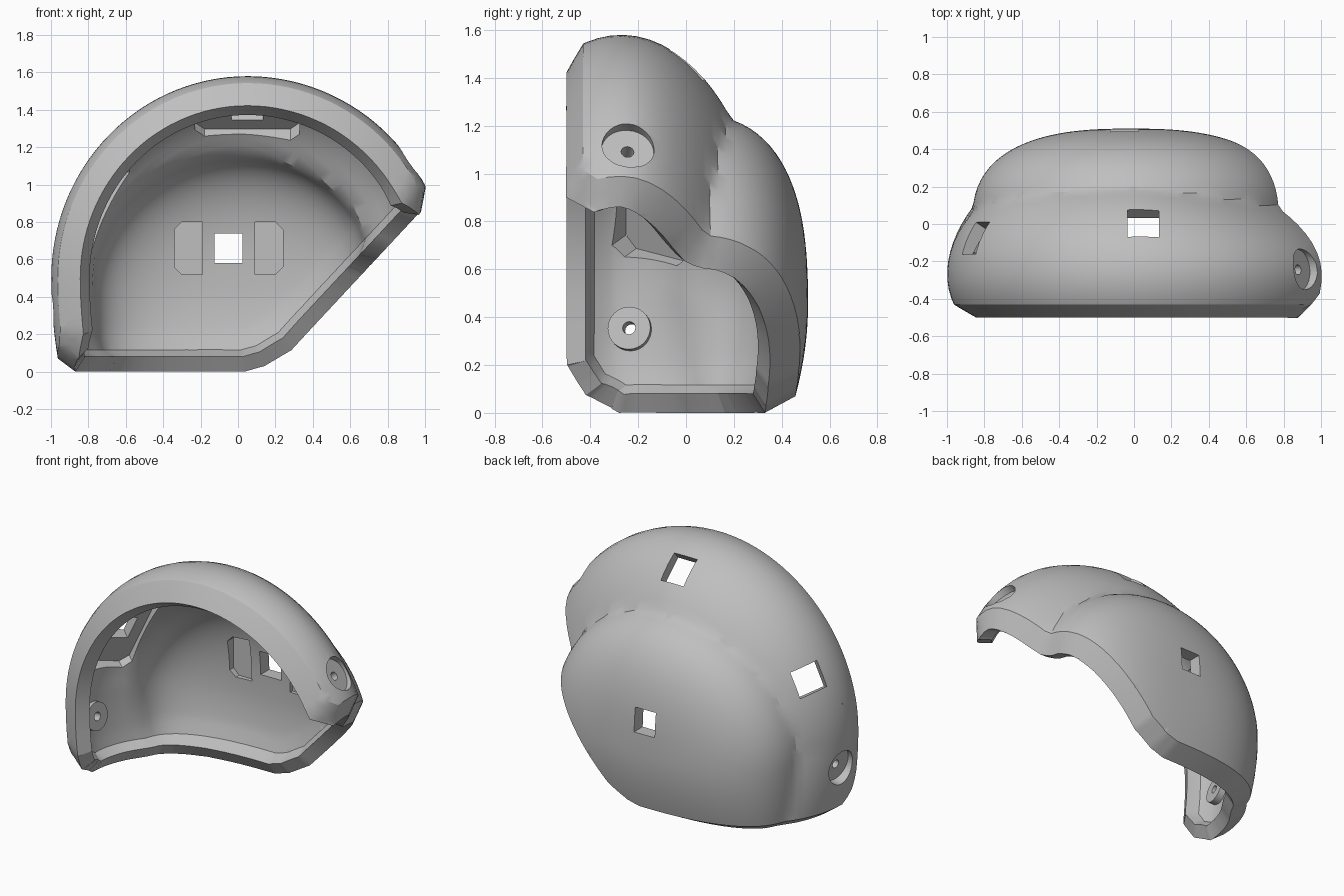
import bpy, bmesh, math
from mathutils import Vector, Matrix

if "Cube" in bpy.data.objects:
    bpy.data.objects.remove(bpy.data.objects["Cube"], do_unlink=True)

grey = bpy.data.materials.new("plain grey")
grey.use_nodes = True
grey.diffuse_color = (0.52, 0.52, 0.52, 1)
grey.node_tree.nodes["Principled BSDF"].inputs["Base Color"].default_value = grey.diffuse_color

BAND_C, BAND_R = Vector((0.05, -0.27, 0.5)), Vector((1.07, 0.62, 1.08))
DOME_C, DOME_R = Vector((-0.015, 0, 0.45)), Vector((0.85, 0.51, 0.8))
WALL, LIP, CURL = 0.09, 0.07, 0.08


def inside(p):
    """True inside the wide front band or the squarer back dome."""
    b = p - BAND_C
    depth = BAND_R.y
    if b.y > 0:  # the band narrows towards the tip and fills the low far side
        left, right, low = max(b.x, 0), max(-b.x, 0), max(-b.z, 0)
        depth += 0.06 * right - 0.16 * left + 0.4 * low * right
    if b.z < 0:
        b.z *= 0.65
    if b.x < 0:
        b.x *= 1.02
    if (b.x / BAND_R.x) ** 2 + (b.y / depth) ** 2 + (b.z / BAND_R.z) ** 2 < 1:
        return True
    d = p - DOME_C
    if d.z < 0:
        d.y *= 1 + 0.7 * d.z * d.z
        d.z *= 0.55
    rho = math.hypot(d.x / DOME_R.x, d.z / DOME_R.z)
    return rho ** 2.6 + abs(d.y / DOME_R.y) ** 2.6 < 1


def surface_point(origin, ray):
    lo, hi = 0.0, 2.0
    for _ in range(18):
        mid = (lo + hi) / 2
        if inside(origin + ray * mid):
            lo = mid
        else:
            hi = mid
    return origin + ray * lo


def obj_from_bm(name, bm):
    me = bpy.data.meshes.new(name)
    bm.to_mesh(me)
    bm.free()
    me.materials.append(grey)
    ob = bpy.data.objects.new(name, me)
    bpy.context.collection.objects.link(ob)
    return ob


# Planes that trim the shell: front, bottom, diagonal side and rounded corners
def slope(deg):
    a = math.radians(deg)
    return Vector((-math.sin(a), 0, math.cos(a)))


front = Vector((0, 1, 0))
diag = slope(47)
tip = Vector((0.97, -0.46, 0.85))
planes = [(Vector((0, -0.5, 0)), front), (Vector(), slope(0)),
          (Vector((0.07, 0, 0.01)), slope(15)), (Vector((0.2, 0, 0.065)), slope(30)),
          (tip, diag), (tip + diag * 0.06, (diag + front).normalized()),
          (Vector((0, -0.455, 0.13)), Vector((0, 0.87, 0.5)).normalized()),
          (Vector((0, -0.34, 0.035)), Vector((0, 0.5, 0.87)).normalized())]

# Outer surface: rays from one centre, dense enough to hold the crease
bm = bmesh.new()
origin = Vector((0, -0.1, 0.5))
SEG, RINGS = 120, 64
rows = []
for j in range(1, RINGS):
    phi = math.pi * j / RINGS
    row = []
    for i in range(SEG):
        t = math.tau * i / SEG
        ray = Vector((math.sin(phi) * math.cos(t), math.cos(phi), math.sin(phi) * math.sin(t)))
        row.append(bm.verts.new(surface_point(origin, ray)))
    rows.append(row)
for a, b in zip(rows, rows[1:]):
    for i in range(SEG):
        k = (i + 1) % SEG
        bm.faces.new((a[i], a[k], b[k], b[i]))
pole = bm.verts.new(surface_point(origin, front))
for i in range(SEG):
    bm.faces.new((pole, rows[0][(i + 1) % SEG], rows[0][i]))
bmesh.ops.recalc_face_normals(bm, faces=bm.faces)
for co, n in planes:
    bmesh.ops.bisect_plane(bm, geom=bm.verts[:] + bm.edges[:] + bm.faces[:], dist=0.001,
                           plane_co=co, plane_no=n, clear_inner=True)
for co, n in planes:
    bmesh.ops.bisect_plane(bm, geom=bm.verts[:] + bm.edges[:] + bm.faces[:], dist=0.001,
                           plane_co=co + n * LIP, plane_no=n)
bmesh.ops.remove_doubles(bm, verts=bm.verts, dist=0.003)
bm.normal_update()
if sum((f.calc_center_median() - origin).dot(f.normal) for f in bm.faces) < 0:
    bmesh.ops.reverse_faces(bm, faces=bm.faces)
    bm.normal_update()


# Curl the rim inward and work out the matching inner wall
def mix(a, b, t):
    return a + (b - a) * t


def wall_points(v):
    dists = [(v.co - co).dot(n) for co, n in planes]
    d = max(min(dists), 0)
    n = Vector()
    for dist, (_, pn) in zip(dists, planes):
        n += pn * math.exp(-(dist - d) / 0.03)
    n.normalize()
    N = v.normal.copy()
    m = -(N - n * N.dot(n)).normalized()
    curl = CURL + 0.03 * max(0, N.y)
    if d < LIP:
        t = d / LIP
        outer = v.co + m * curl * (1 - t)
        return outer, v.co + n * (mix(0.08, 0.117, t) - d) + m * mix(curl + 0.05, WALL, t)
    t = min((d - LIP) / 0.13, 1)
    inward = mix(m, -N, t).normalized()
    return v.co.copy(), v.co + n * 0.047 * (1 - t) + inward * WALL


pairs = {v: wall_points(v) for v in bm.verts}
outer_faces = bm.faces[:]
rim = [e for e in bm.edges if e.is_boundary]
inner = {v: bm.verts.new(p[1]) for v, p in pairs.items()}
for v, p in pairs.items():
    v.co = p[0]
for f in outer_faces:
    bm.faces.new([inner[v] for v in reversed(f.verts)])
for e in rim:
    a, b = e.verts
    bm.faces.new((a, b, inner[b], inner[a]))
bmesh.ops.recalc_face_normals(bm, faces=bm.faces)
bmesh.ops.triangulate(bm, faces=[f for f in bm.faces if len(f.verts) > 4])
shell = obj_from_bm("shell", bm)


# Prisms placed on the surface, local z pointing outward
def prism(name, pts, z0, z1, frame):
    b = bmesh.new()
    face = b.faces.new([b.verts.new((x, y, z0)) for x, y in pts])
    top = bmesh.ops.extrude_face_region(b, geom=[face])["geom"]
    bmesh.ops.translate(b, verts=[g for g in top if isinstance(g, bmesh.types.BMVert)],
                        vec=(0, 0, z1 - z0))
    bmesh.ops.transform(b, matrix=frame, verts=b.verts)
    bmesh.ops.recalc_face_normals(b, faces=b.faces)
    return obj_from_bm(name, b)


def make_frame(p, x, z):
    y = z.cross(x)
    return Matrix.Translation(p) @ Matrix((x, y, z)).transposed().to_4x4()


def band_frame(deg, y):
    a = math.radians(deg)
    p = surface_point(Vector((BAND_C.x, y, BAND_C.z)), Vector((math.cos(a), 0, math.sin(a))))
    off = p - BAND_C
    z = Vector([off[i] / BAND_R[i] ** 2 for i in range(3)]).normalized()
    x = Vector((math.sin(a), 0, -math.cos(a)))
    x = (x - z * x.dot(z)).normalized()
    return make_frame(p, x, z)


def back_frame(x):
    return make_frame(Vector((x, 0.5, 0.66)), Vector((1, 0, 0)), front)


def circle(r, n=32):
    return [(r * math.cos(math.tau * i / n), r * math.sin(math.tau * i / n)) for i in range(n)]


def octagon(w, h, c):
    return [(-w, c - h), (c - w, -h), (w - c, -h), (w, c - h),
            (w, h - c), (w - c, h), (c - w, h), (-w, h - c)]


def half_octagon(s):
    return [(-s * 0.075, -0.14), (s * 0.035, -0.14), (s * 0.075, -0.1),
            (s * 0.075, 0.1), (s * 0.035, 0.14), (-s * 0.075, 0.14)]


def rectangle(w, h):
    return [(-w, -h), (w, -h), (w, h), (-w, h)]


def combine(tool, op):
    mod = shell.modifiers.new(tool.name, "BOOLEAN")
    mod.operation, mod.solver, mod.object = op, "EXACT", tool
    bpy.context.view_layer.objects.active = shell
    bpy.ops.object.modifier_apply(modifier=mod.name)
    bpy.data.objects.remove(tool, do_unlink=True)


# Screw bosses with countersinks at both lower ends of the band
for deg, y in ((35.5, -0.24), (189, -0.22)):
    f = band_frame(deg, y)
    combine(prism("screw_boss", circle(0.09), -0.13, -0.04, f), "UNION")
    combine(prism("countersink", circle(0.11), -0.055, 0.2, f), "DIFFERENCE")
    combine(prism("screw_hole", circle(0.027, 16), -0.3, 0.2, f), "DIFFERENCE")

# Back window between two shallow inner pockets
combine(prism("back_window", rectangle(0.075, 0.08), -0.25, 0.2, back_frame(-0.05)), "DIFFERENCE")
for s in (-1, 1):
    combine(prism("back_pocket", half_octagon(s), -0.22, -0.06, back_frame(-0.05 + s * 0.215)),
            "DIFFERENCE")

# Band windows, each inside one wide flat inner pocket
for deg, y in ((90, 0.01), (154, -0.07)):
    f = band_frame(deg, y)
    combine(prism("band_window", rectangle(0.085, 0.095), -0.25, 0.2, f), "DIFFERENCE")
    combine(prism("band_pocket", octagon(0.28, 0.165, 0.05), -0.28, -0.075, f), "DIFFERENCE")

# Smooth shading with sharp rims
bpy.ops.object.select_all(action="DESELECT")
shell.select_set(True)
bpy.context.view_layer.objects.active = shell
bpy.ops.object.shade_smooth_by_angle(angle=math.radians(30))
